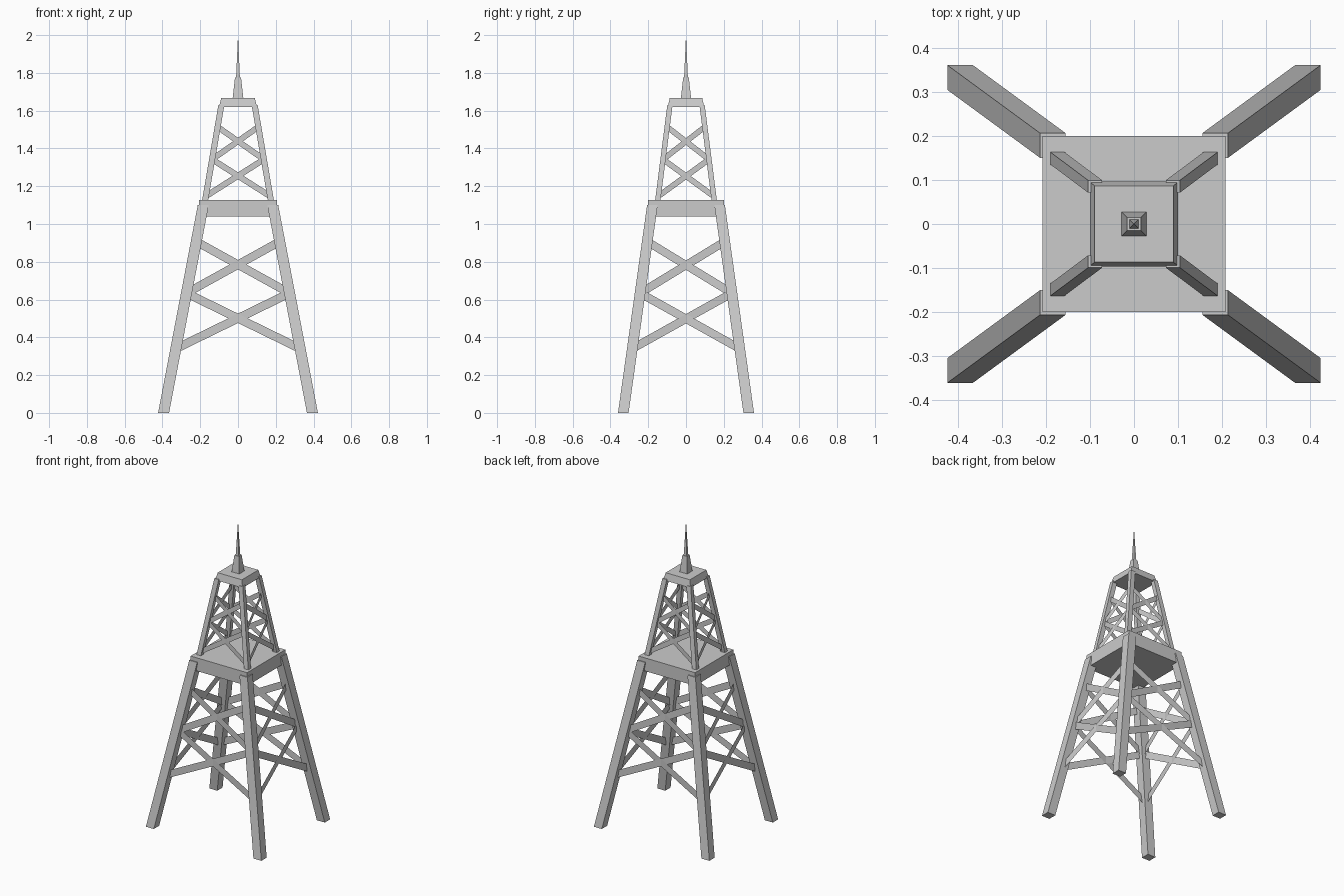
import bpy
from mathutils import Vector

if "Cube" in bpy.data.objects:
    bpy.data.objects.remove(bpy.data.objects["Cube"])


def mesh_object(name, verts, faces):
    me = bpy.data.meshes.new(name)
    me.from_pydata(verts, [], faces)
    me.update()
    return bpy.data.objects.new(name, me)


def frustum(name, c0, h0, z0, c1, h1, z1):
    """Four-sided block: centre and half sizes at the bottom and at the top."""
    verts = []
    for (cx, cy), (hx, hy), z in ((c0, h0, z0), (c1, h1, z1)):
        verts += [(cx + sx * hx, cy + sy * hy, z)
                  for sx, sy in ((-1, -1), (1, -1), (1, 1), (-1, 1))]
    faces = [(3, 2, 1, 0), (4, 5, 6, 7)]
    faces += [(i, (i + 1) % 4, (i + 1) % 4 + 4, i + 4) for i in range(4)]
    ob = mesh_object(name, verts, faces)
    bpy.context.collection.objects.link(ob)
    return ob


CORNERS = [("front_left", -1, -1), ("front_right", 1, -1),
           ("back_right", 1, 1), ("back_left", -1, 1)]


def tier(name, c0, z0, c1, z1, half, levels, bar):
    """Four leaning legs with flat crossed braces on each side."""
    def leg_point(sx, sy, z):
        t = (z - z0) / (z1 - z0)
        return Vector((sx * (c0[0] + (c1[0] - c0[0]) * t),
                       sy * (c0[1] + (c1[1] - c0[1]) * t), z))

    for label, sx, sy in CORNERS:
        frustum(f"{name}_{label}_leg", (sx * c0[0], sy * c0[1]), half, z0,
                (sx * c1[0], sy * c1[1]), half, z1)

    # thin upright strips between neighbouring legs
    verts, faces = [], []
    up = Vector((0, 0, bar / 2))
    for i in range(4):
        a, b = CORNERS[i][1:], CORNERS[(i + 1) % 4][1:]
        for low, high in zip(levels, levels[1:]):
            for za, zb in ((low, high), (high, low)):
                p, q = leg_point(*a, za), leg_point(*b, zb)
                n = len(verts)
                verts += [p - up, q - up, q + up, p + up]
                faces.append((n, n + 1, n + 2, n + 3))
    bpy.context.collection.objects.link(
        mesh_object(f"{name}_cross_braces", verts, faces))


# lower and upper towers
tier("lower", (0.394, 0.332), 0.0, (0.184, 0.178), 1.10, (0.029, 0.028),
     (0.34, 0.634, 0.907), 0.05)
tier("upper", (0.175, 0.15), 1.12, (0.088, 0.085), 1.63, (0.016, 0.014),
     (1.147, 1.342, 1.514), 0.037)

# platforms
O = (0, 0)
frustum("main_platform", O, (0.207, 0.2), 1.04, O, (0.207, 0.2), 1.127)
frustum("top_platform", O, (0.1, 0.096), 1.62, O, (0.089, 0.086), 1.667)

# spire
frustum("spire_base", O, (0.028, 0.027), 1.667, O, (0.016, 0.015), 1.775)
spire = [(-0.01, -0.01, 1.775), (0.01, -0.01, 1.775), (0.01, 0.01, 1.775),
         (-0.01, 0.01, 1.775), (0, 0, 2.0)]
bpy.context.collection.objects.link(mesh_object(
    "spire_tip", spire,
    [(3, 2, 1, 0), (0, 1, 4), (1, 2, 4), (2, 3, 4), (3, 0, 4)]))
